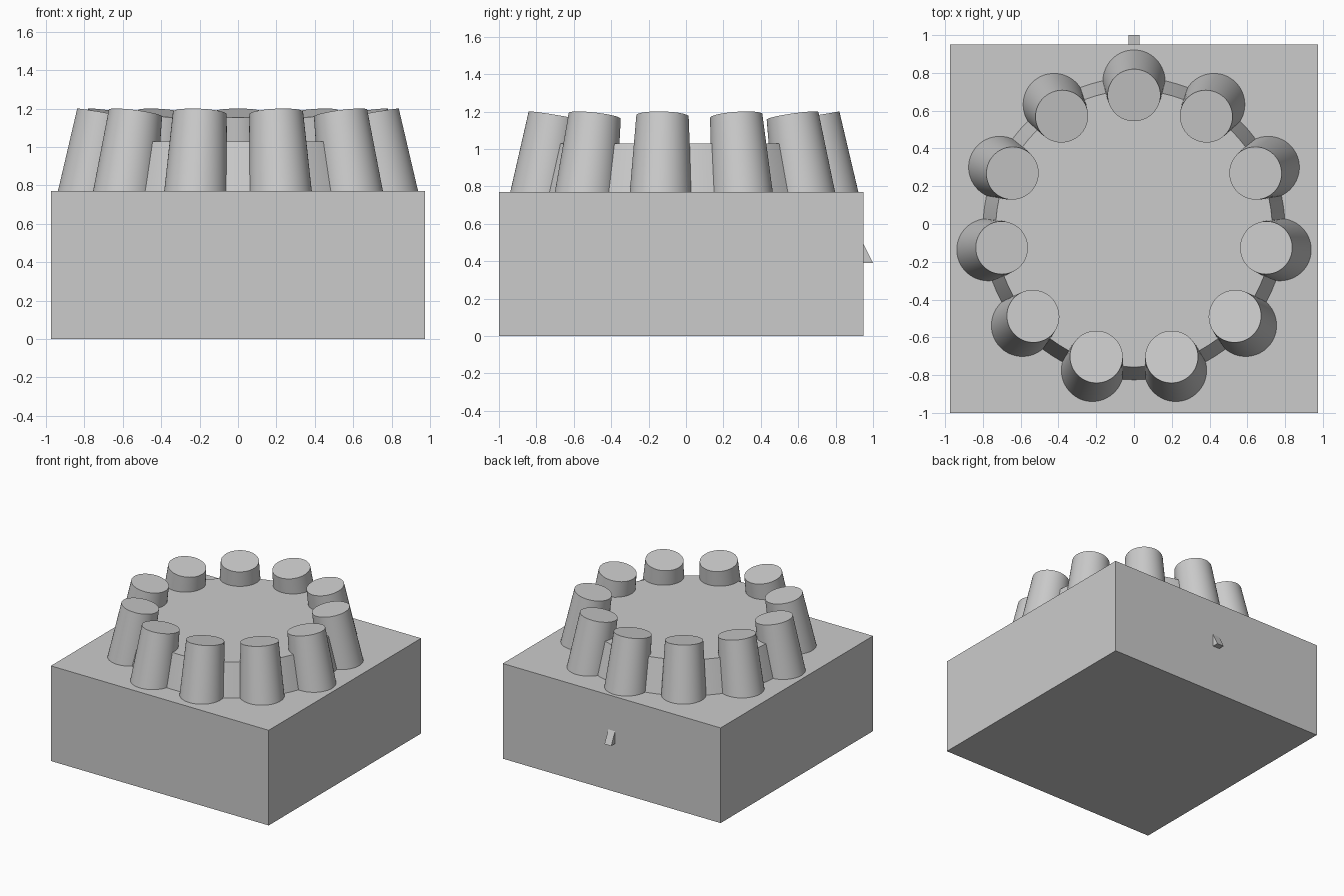
import bpy
import bmesh
from math import pi, radians, sin, cos
from mathutils import Vector, Matrix

if "Cube" in bpy.data.objects:
    bpy.data.objects.remove(bpy.data.objects["Cube"], do_unlink=True)

grey = bpy.data.materials.new("plain grey")
grey.use_nodes = True
colour = (0.6, 0.6, 0.6, 1)
grey.diffuse_color = colour
grey.node_tree.nodes["Principled BSDF"].inputs["Base Color"].default_value = colour

CENTRE_Y = -0.025
BASE_TOP = 0.77
PEGS = 11


def finish(bm, name, smooth=False):
    bmesh.ops.recalc_face_normals(bm, faces=bm.faces)
    mesh = bpy.data.meshes.new(name)
    bm.to_mesh(mesh)
    bm.free()
    mesh.materials.append(grey)
    obj = bpy.data.objects.new(name, mesh)
    bpy.context.collection.objects.link(obj)
    if smooth:
        bpy.ops.object.select_all(action="DESELECT")
        obj.select_set(True)
        bpy.context.view_layer.objects.active = obj
        bpy.ops.object.shade_smooth_by_angle(angle=radians(30))
    return obj


def frustum(name, r_bottom, r_top, depth, matrix, sides=64):
    bm = bmesh.new()
    bmesh.ops.create_cone(bm, cap_ends=True, segments=sides, radius1=r_bottom,
                          radius2=r_top, depth=depth, matrix=matrix)
    return finish(bm, name, smooth=True)


# Square base block
bm = bmesh.new()
size = Matrix.Diagonal((1.95, 1.95, BASE_TOP, 1))
bmesh.ops.create_cube(bm, size=1, matrix=Matrix.Translation((0, CENTRE_Y, BASE_TOP / 2)) @ size)
finish(bm, "base_block")

# Tapered drum inside the ring of pegs
drum_height = 0.26
frustum("drum", 0.80, 0.732, drum_height,
        Matrix.Translation((0, CENTRE_Y, BASE_TOP + drum_height / 2)), 88)

# Ring of tapered pegs leaning towards the middle
tilt = radians(9.8)
length = 0.48
for i in range(PEGS):
    turn = Matrix.Rotation(pi / 2 + i * 2 * pi / PEGS, 4, "Z")
    axis = Vector((-sin(tilt), 0, cos(tilt)))
    middle = Vector((0.707, 0, 1.177)) - axis * length / 2
    matrix = (Matrix.Translation((0, CENTRE_Y, 0)) @ turn
              @ Matrix.Translation(middle) @ Matrix.Rotation(-tilt, 4, "Y"))
    frustum(f"peg_{i + 1}", 0.169, 0.14, length, matrix)

# Small wedge catch on the back
bm = bmesh.new()
profile = [(0.94, 0.51), (1.0, 0.39), (0.94, 0.39)]
face = bm.faces.new([bm.verts.new((-0.03, y, z)) for y, z in profile])
extruded = bmesh.ops.extrude_face_region(bm, geom=[face])
moved = [v for v in extruded["geom"] if isinstance(v, bmesh.types.BMVert)]
bmesh.ops.translate(bm, verts=moved, vec=(0.06, 0, 0))
finish(bm, "back_catch")
